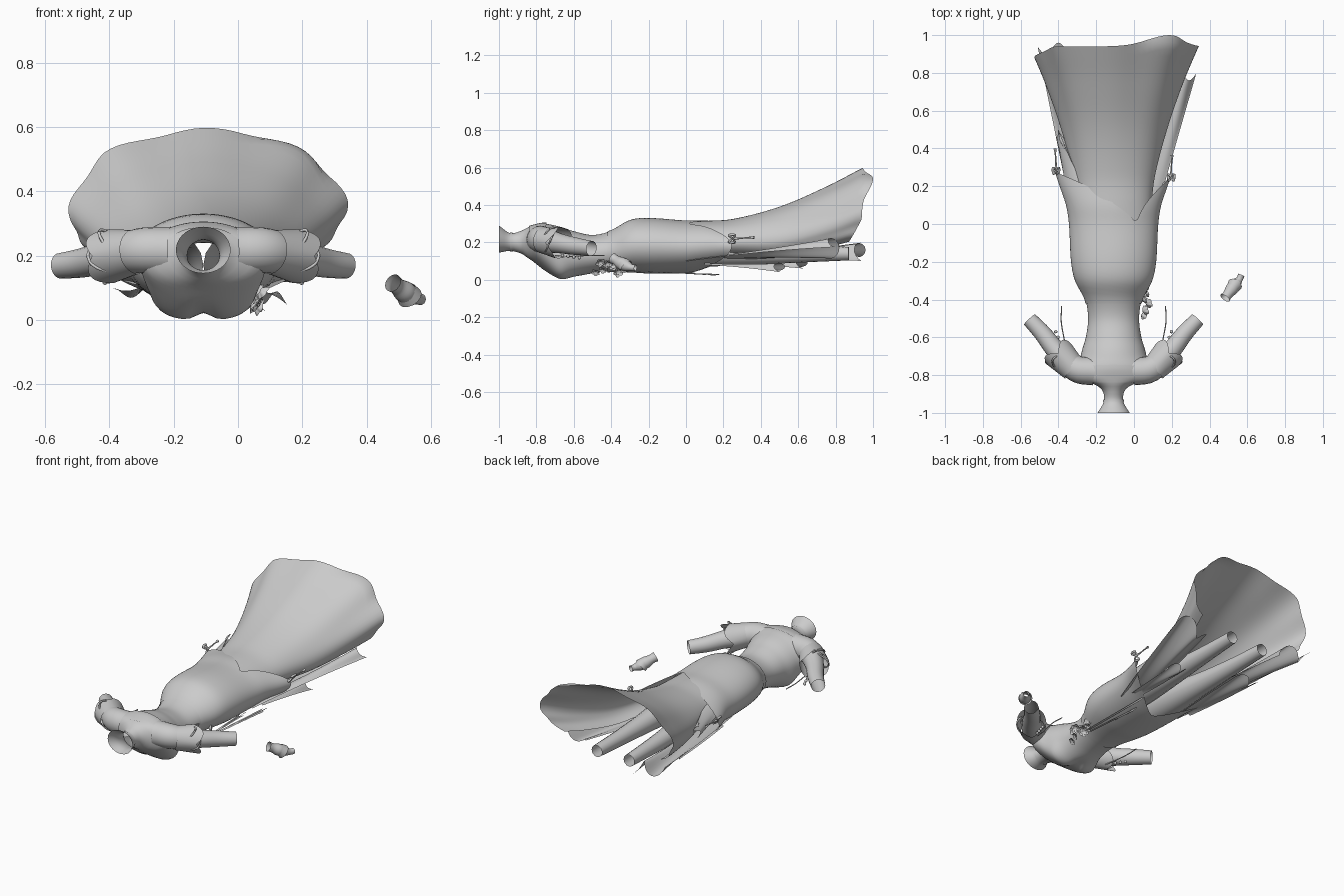
import bpy, math, random
from mathutils import Vector

if "Cube" in bpy.data.objects:
    bpy.data.objects.remove(bpy.data.objects["Cube"])
random.seed(4)
CX = -0.108
TAU = math.tau


def grid(name, f, nu, nv, wrap=False):
    """Smooth surface from f(u, v), u and v in 0..1; wrap closes it in u."""
    cols = nu if wrap else nu + 1
    verts = [f(i / nu, j / nv) for j in range(nv + 1) for i in range(cols)]
    faces = []
    for j in range(nv):
        for i in range(nu):
            k = (i + 1) % cols
            faces.append((j * cols + i, j * cols + k, (j + 1) * cols + k, (j + 1) * cols + i))
    me = bpy.data.meshes.new(name)
    me.from_pydata(verts, [], faces)
    me.polygons.foreach_set("use_smooth", [True] * len(faces))
    ob = bpy.data.objects.new(name, me)
    bpy.context.collection.objects.link(ob)
    return ob


def interp(table, y):
    """Cubic interpolation of table rows keyed on their first value."""
    y = min(max(y, table[0][0]), table[-1][0])
    n = len(table)
    i = next(k for k in range(n - 1) if y <= table[k + 1][0])
    a, b = table[i], table[i + 1]
    p, q = table[max(i - 1, 0)], table[min(i + 2, n - 1)]
    h = b[0] - a[0]
    s = (y - a[0]) / h
    out = []
    for c in range(1, len(a)):
        ma = (b[c] - p[c]) / (b[0] - p[0]) * h
        mb = (q[c] - a[c]) / (q[0] - a[0]) * h
        out.append((2*s**3 - 3*s*s + 1)*a[c] + (s**3 - 2*s*s + s)*ma
                   + (3*s*s - 2*s**3)*b[c] + (s**3 - s*s)*mb)
    return out


def tube(name, pts, n=16, m=20):
    """Open tube through points (x, y, z, radius)."""
    table = [(i,) + tuple(p) for i, p in enumerate(pts)]
    last = len(pts) - 1

    def f(u, v):
        t = v * last
        x, y, z, r = interp(table, t)
        d = Vector(interp(table, t + .02)[:3]) - Vector(interp(table, t - .02)[:3])
        d.normalize()
        ref = Vector((0, 0, 1)) if abs(d.z) < .9 else Vector((1, 0, 0))
        s = d.cross(ref).normalized()
        w = s.cross(d)
        return Vector((x, y, z)) + r * (math.cos(TAU*u) * s + math.sin(TAU*u) * w)
    return grid(name, f, n, m, True)


# torso: y, half width, top z, bottom z
BODY = [(-1.0, .085, .29, .145), (-.94, .052, .25, .155), (-.88, .06, .262, .14),
        (-.85, .1, .278, .12), (-.82, .185, .288, .1), (-.76, .195, .3, .05),
        (-.7, .175, .29, .012), (-.66, .165, .28, .0), (-.6, .147, .26, .012),
        (-.5, .135, .24, .035), (-.4, .15, .262, .045), (-.3, .2, .315, .045),
        (-.2, .22, .325, .04), (0, .23, .31, .045), (.1, .245, .31, .058),
        (.2, .278, .295, .07), (.3, .31, .28, .08)]


def body_point(u, y, off=0.0):
    w, zt, zb = interp(BODY, y)
    bust = math.exp(-((y + .67) / .07) ** 2)
    c, s = math.cos(TAU*u), math.sin(TAU*u)
    e = 1 - .35 * bust if s < 0 else 1
    x = math.copysign(abs(c) ** e, c) * (w + off)
    zm = (zt + zb) / 2
    z = zm + math.copysign(abs(s) ** e, s) * ((zt - zb) / 2 + off)
    if s < 0:
        z += .025 * bust * math.exp(-(x / .03) ** 2)
    return (CX + x, y, max(z, 0))


grid("torso", lambda u, v: body_point(u, -1 + .98 * v), 48, 70, True)


# shoulder yoke and neckband
grid("yoke", lambda u, v: body_point(.5 * u, -.84 + v * (.07 + .025 * math.sin(math.pi * u)), .006), 30, 6)
grid("neckband", lambda u, v: body_point(u, -.94 + .012 * v, .004), 32, 2, True)


# overskirt with V opening at the back and pointed sides
def over_hem(u):
    c, s = math.cos(TAU*u), math.sin(TAU*u)
    tip = .245 if c > 0 else .275
    low = 0.0 if s > 0 else .03
    d = abs(c - (.5 if s > 0 else 0)) / (.5 if c > .5 and s > 0 else 1.5 if s > 0 else 1)
    return low + (tip - low) * min(d, 1) ** (.75 if s > 0 else 1.3)


grid("overskirt", lambda u, v: body_point(u, -.42 + v * (over_hem(u) + .42), .004 + .004 * v), 80, 24, True)

# train: y, half width, centre z, upper height, lower height
TRAIN = [(-.1, .2, .2, .105, .09), (.1, .2, .2, .115, .09), (.25, .215, .2, .125, .09),
         (.5, .28, .205, .185, .11), (.75, .365, .26, .235, .14), (.95, .445, .33, .265, .17)]


def train_point(u, v):
    a = math.radians(-38 + 256 * u)
    deg = math.degrees(a)
    hem = .94 + .06 * math.exp(-((deg - 50) / 22) ** 2) - .07 * min(max((deg - 135) / 45, 0), 1)
    if deg < 0:
        hem += .0018 * deg
    y = -.1 + v * (hem + .1)
    w, zc, h, low = interp(TRAIN, y)
    k = 1 + .025 * v ** 3 * math.cos(9 * (a - math.pi / 2))
    s = math.sin(a)
    return (CX + .003 + w * k * math.cos(a), y, zc + s * (h * k if s > 0 else low))


grid("train", train_point, 64, 30)


# front skirt panels, each a rippled strip
def panel(name, a, b, wa, wb, tilt, ripple, arch):
    a, b = Vector(a), Vector(b)

    def f(u, v):
        p = a.lerp(b, v)
        s = 2 * u - 1
        w = wa + (wb - wa) * v
        z = p.z + tilt * s * v - arch * s * s + ripple * v * v * math.sin(s * 4.5)
        return (p.x + s * w, p.y + .03 * v * math.cos(s * 5), z)
    return grid(name, f, 20, 16)


panel("left_front_panel", (-.26, 0, .12), (-.4, .93, .16), .06, .11, -.01, .04, .01)
panel("right_front_panel", (.04, 0, .11), (.23, .79, .17), .06, .1, .05, .035, .01)
panel("left_side_panel", (-.24, .08, .265), (-.4, .47, .235), .1, .012, .02, .004, .04)
panel("inner_left_panel", (-.3, .1, .1), (-.3, .62, .09), .03, .09, .0, .02, .01)
panel("inner_right_panel", (.07, .1, .09), (.1, .5, .07), .03, .06, .0, .02, .01)

for side, sg in (("left", -1), ("right", 1)):
    def P(u, y, z, r, sg=sg):
        return (CX + sg * u, y, z, r)

    # legs under the skirt
    tube(side + "_leg", [P(.1, -.12, .17, .1), P(.1, .1, .16, .09), P(.1, .35, .145, .065),
                         P(.105, .6, .14, .048), P(.11, .87, .14, .036)])
    # arm stump and flared sleeve with pointed petals
    tube(side + "_arm", [P(.1, -.78, .215, .075), P(.2, -.765, .215, .07), P(.3, -.675, .195, .053),
                         P(.375, -.58, .178, .046), P(.445, -.505, .168, .04)], 20)
    axis = Vector((sg * .69, .72, -.12)).normalized()
    sx = axis.cross(Vector((0, 0, 1))).normalized()
    sz = sx.cross(axis)

    def sleeve(u, v, sg=sg, axis=axis, sx=sx, sz=sz):
        r = .068 + .016 * v
        length = .11 + .04 * abs(math.sin(2 * TAU * u))
        c = Vector((CX + sg * .21, -.77, .212)) + axis * (v * length)
        return c + r * (math.cos(TAU*u) * sx + math.sin(TAU*u) * sz)
    grid(side + "_sleeve", sleeve, 32, 8, True)

    # thin loops standing off the shoulder
    for k, (rx, ry, zz) in enumerate([(.085, .022, .2), (.05, .035, .23)]):
        loop = [P(.275 + rx * math.cos(t * TAU / 12), -.73 + ry * math.sin(t * TAU / 12),
                  zz + .05 * math.sin(t * TAU / 12 + k), .005) for t in range(13)]
        tube("%s_shoulder_loop_%d" % (side, k), loop, 6, 36)
    # hanging cords and beads under the arm
    tube(side + "_cord", [P(.25, -.7, .13, .003), P(.26, -.62, .125, .003),
                          P(.277, -.52, .13, .003), P(.275, -.435, .13, .003)], 6, 16)
    for k in range(4):
        bpy.ops.mesh.primitive_uv_sphere_add(segments=10, ring_count=6, radius=.009,
            location=P(.27 + .012 * k, -.66 + .03 * k, .13 - .004 * k, 0)[:3])
        bpy.context.object.name = side + "_bead"
        bpy.ops.object.shade_smooth()

    # bows on the overskirt points
    by = .285 if sg < 0 else .25
    bu = .305
    for k in (-1, 1):
        tube(side + "_bow_loop", [P(bu, by, .22, .004), P(bu + .012 * k, by - .02, .22 + .018 * k, .007),
                                  P(bu + .016 * k, by + .012, .22 + .02 * k, .006), P(bu, by, .22, .004)], 8, 12)
    tube(side + "_tassel", [P(bu, by, .22, .008), P(bu, by + .04, .222, .004),
                            P(bu + .003, by + .085, .226, .004), P(bu + .005, by + .115, .226, .008)], 8, 12)

# separate forearm cuff
tube("cuff", [(.482, -.392, .115, .029), (.497, -.372, .104, .026), (.517, -.345, .088, .034),
              (.54, -.315, .074, .029), (.558, -.293, .066, .018), (.568, -.27, .064, .018)], 18, 24)
tube("cuff_ruffle", [(.522, -.34, .09, .033), (.535, -.32, .07, .04)], 14, 2)


# hip flowers: cupped five-petal blooms
def bloom(c, size, n):
    n = Vector(n).normalized()
    s = n.orthogonal().normalized()
    w = n.cross(s)
    for layer in range(2):
        k = size * (1 - .4 * layer)

        def f(u, v, k=k, layer=layer):
            r = k * v * (.75 + .25 * abs(math.cos(2.5 * TAU * u + layer)))
            return Vector(c) + r * (math.cos(TAU*u) * s + math.sin(TAU*u) * w) + n * (k * .6 * v * v + .006 * layer)
        grid("hip_flower", f, 30, 4, True)


for k in range(9):
    t = k / 8
    bloom((.05 + random.uniform(-.015, .02), -.48 + .15 * t, .065 + random.uniform(-.025, .04)),
          random.uniform(.02, .03), (1, random.uniform(-.6, .6), random.uniform(-1, .1)))

# ribbon trailing from the flowers
panel("hip_ribbon", (.055, -.34, .05), (.075, .15, .028), .008, .012, 0, .004, 0)
panel("hip_ribbon_short", (.04, -.34, .045), (.02, .02, .036), .007, .01, 0, .004, 0)
